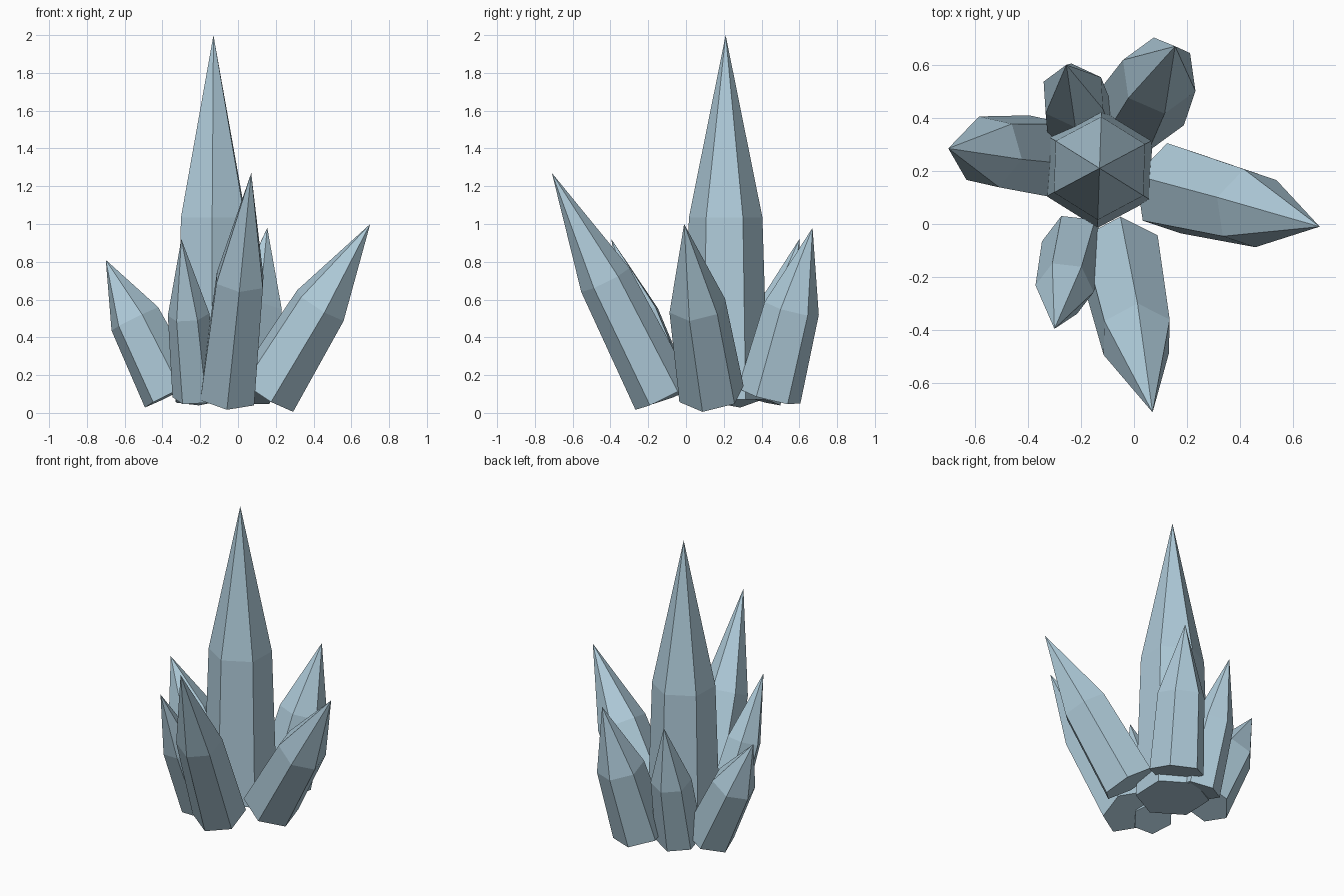
import bpy, bmesh
from math import cos, sin, radians, tau
from mathutils import Vector

cube = bpy.data.objects.get("Cube")
if cube:
    bpy.data.objects.remove(cube, do_unlink=True)

# One pale icy blue for every crystal
ice = bpy.data.materials.new("pale_ice_blue")
ice.use_nodes = True
colour = (0.43, 0.60, 0.70, 1)
ice.diffuse_color = colour
ice.node_tree.nodes["Principled BSDF"].inputs["Base Color"].default_value = colour


def crystal(name, base, tip, radius, roll, shoulder=0.52, sides=6):
    """Six-sided shaft narrowing to a shoulder, then a long point."""
    base, tip = Vector(base), Vector(tip)
    axis = tip - base
    turn = Vector((0, 0, 1)).rotation_difference(axis)
    bm = bmesh.new()

    def ring(r, along):
        angles = [radians(roll) + tau * i / sides for i in range(sides)]
        return [bm.verts.new(base + axis * along
                             + turn @ Vector((r * cos(a), r * sin(a), 0)))
                for a in angles]

    low, high = ring(radius, 0), ring(radius * 0.865, shoulder)
    point = bm.verts.new(tip)
    bm.faces.new(low[::-1])
    for i in range(sides):
        j = (i + 1) % sides
        bm.faces.new((low[i], low[j], high[j], high[i]))
        bm.faces.new((high[i], high[j], point))
    mesh = bpy.data.meshes.new(name)
    bm.to_mesh(mesh)
    bm.free()
    mesh.materials.append(ice)
    obj = bpy.data.objects.new(name, mesh)
    bpy.context.collection.objects.link(obj)


# Tall upright centre crystal
crystal("main_crystal", (-0.13, 0.21, 0.07), (-0.13, 0.21, 2.0), 0.225, 28, 0.5)

# Leaning crystals around it
crystal("front_crystal", (-0.055, -0.12, 0.09), (0.07, -0.71, 1.27), 0.165, 30)
crystal("left_crystal", (0.15, 0.135, 0.10), (0.70, -0.01, 1.0), 0.177, 42)
crystal("right_crystal", (-0.35, 0.255, 0.10), (-0.70, 0.285, 0.81), 0.163, 48, 0.56)
crystal("back_right_crystal", (-0.20, 0.36, 0.08), (-0.255, 0.60, 0.92), 0.145, 34)
crystal("back_left_crystal", (0.03, 0.44, 0.09), (0.155, 0.67, 0.98), 0.172, 37)
crystal("front_right_crystal", (-0.22, -0.08, 0.09), (-0.30, -0.395, 0.92), 0.128, 54)
